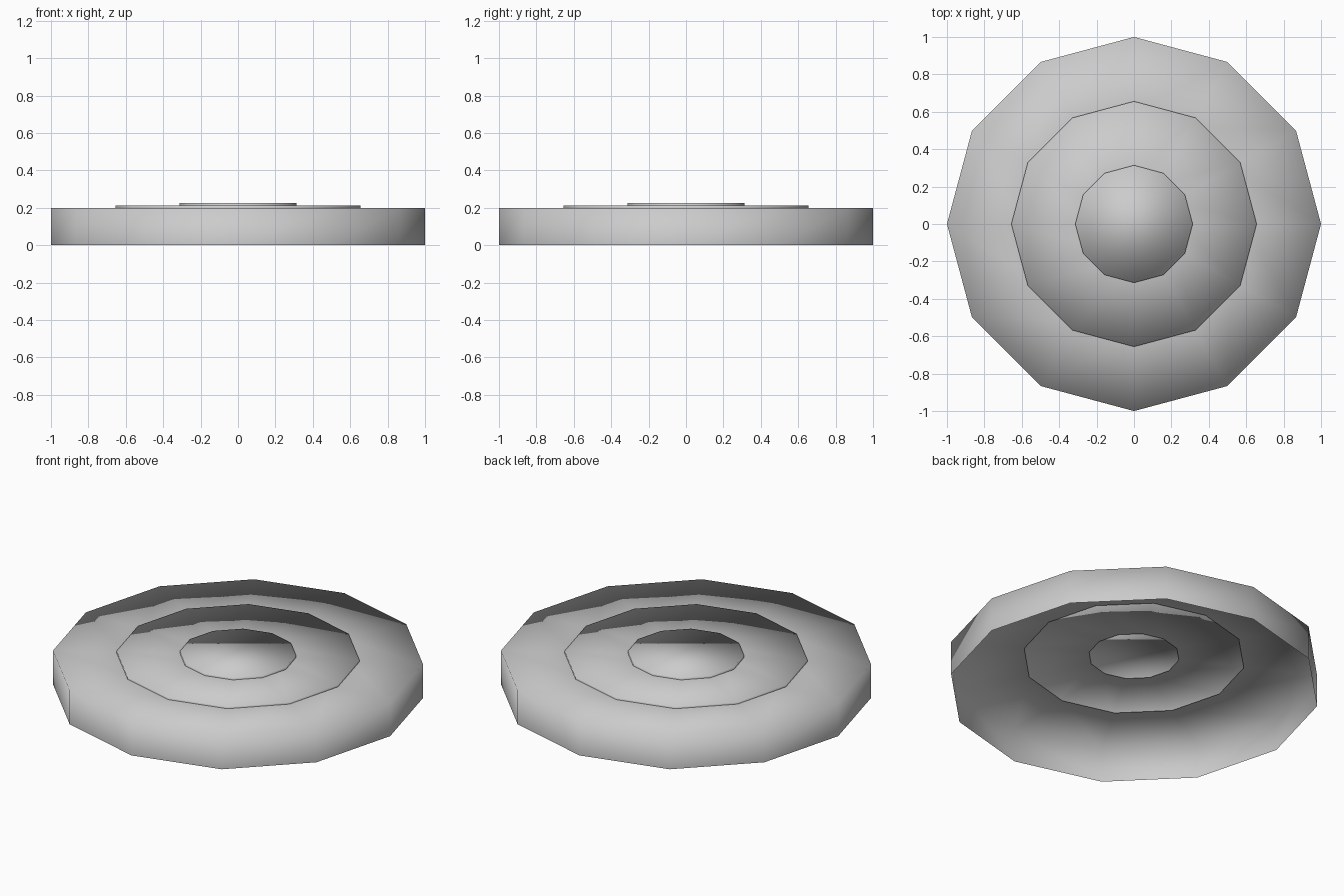
import bpy, bmesh
from math import cos, sin, tau

if "Cube" in bpy.data.objects:
    bpy.data.objects.remove(bpy.data.objects["Cube"])

SIDES = 12


def ring(bm, r, z):
    return [bm.verts.new((r * cos(tau * i / SIDES), r * sin(tau * i / SIDES), z))
            for i in range(SIDES)]


def tier(name, radius, z0, z1, hole=0.0):
    """Open-bottomed, smooth-shaded tier: side wall plus a flat top, optionally with a hole."""
    bm = bmesh.new()
    loops = [ring(bm, radius, z0), ring(bm, radius, z1)]
    if hole:
        loops.append(ring(bm, hole, z1))
    for a, b in zip(loops, loops[1:]):
        for i in range(SIDES):
            j = (i + 1) % SIDES
            bm.faces.new((a[i], a[j], b[j], b[i]))
    if not hole:
        bm.faces.new(loops[-1])
    for f in bm.faces:
        f.smooth = True
    mesh = bpy.data.meshes.new(name)
    bm.to_mesh(mesh)
    bm.free()
    obj = bpy.data.objects.new(name, mesh)
    bpy.context.collection.objects.link(obj)
    return obj


# Wide base shell, thin middle ring and small closed centre cap
tier("base_shell", 1.0, 0.0, 0.2, hole=0.6)
tier("middle_ring", 0.656, 0.2, 0.212, hole=0.245)
tier("centre_cap", 0.314, 0.212, 0.225)
